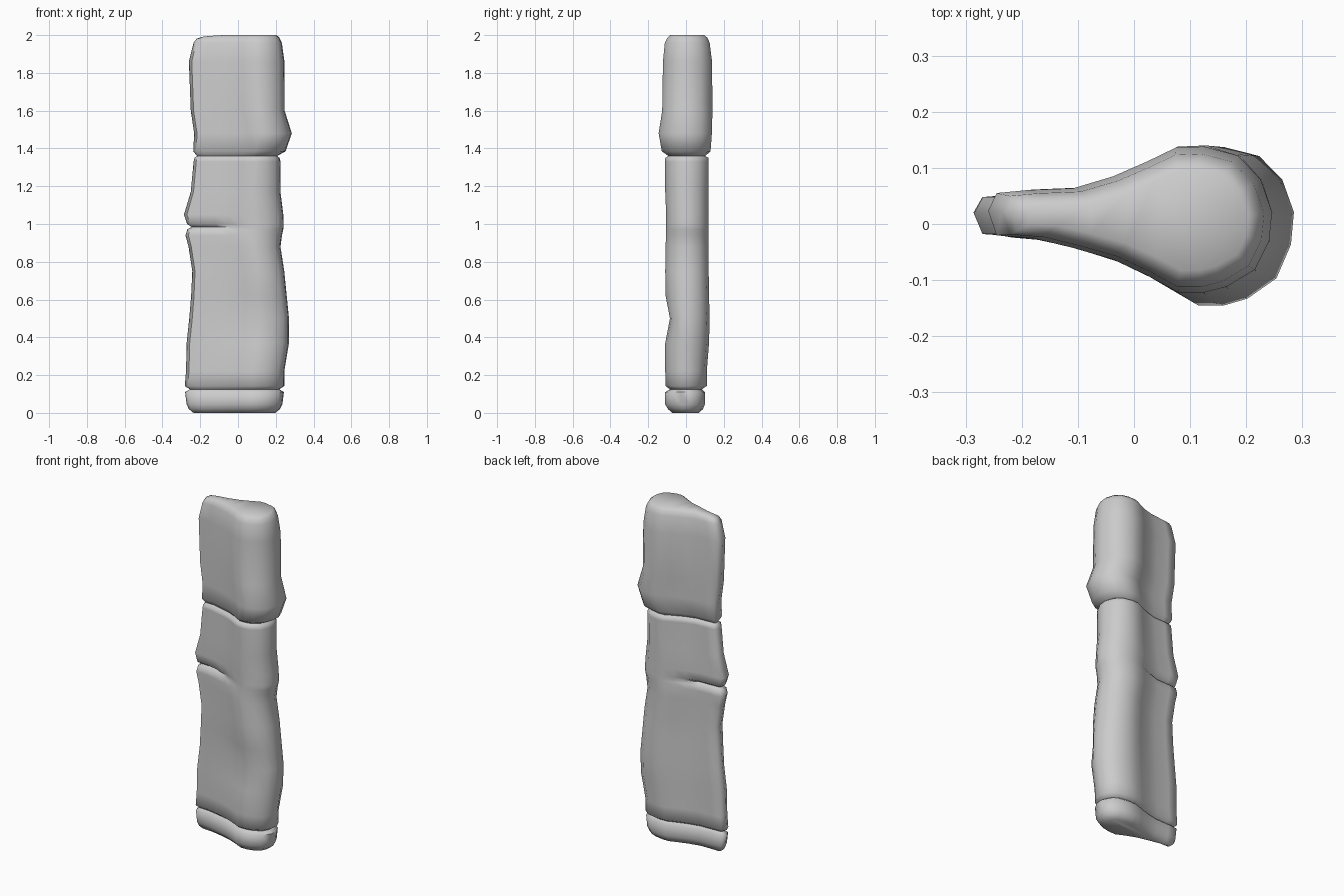
import bpy, bmesh
from mathutils import Vector

# Teardrop cross-section: thin tail on -x, thick rounded column on +x
SECTION = [Vector(p) for p in [
    (-.25, .022), (-.235, .052), (-.18, .057), (-.10, .06), (-.03, .08), (.03, .105),
    (.08, .128), (.13, .13), (.19, .115), (.23, .075), (.25, .02), (.245, -.03),
    (.22, -.08), (.17, -.11), (.13, -.12), (.085, -.12), (.03, -.09), (-.03, -.062),
    (-.10, -.042), (-.17, -.025), (-.235, -.02)]]
N = len(SECTION)


def ring(z, xl, xr, yf, yb, inset=0.0, crack=0.0, tail_dip=0.0):
    """Section fitted to x/y limits, then pushed in along its outline normals."""
    mid, half = (xl + xr) / 2, (xr - xl) / 2
    pts = [Vector((mid + p.x / .25 * half, p.y / .13 * yb if p.y > 0 else p.y / .12 * -yf))
           for p in SECTION]
    out = []
    for i, p in enumerate(pts):
        t = (pts[(i + 1) % N] - pts[i - 1]).normalized()
        tail = min(1, max(0, -SECTION[i].x / .1))
        q = p + Vector((t.y, -t.x)) * (inset + crack * tail)
        out.append((q.x, q.y, z - tail_dip * max(0, -p.x - .1) / .15))
    return out


def loft(name, rings, cap_bottom=False, cap_top=False):
    bm = bmesh.new()
    rows = [[bm.verts.new(c) for c in ring(*r)] for r in rings]
    for a, b in zip(rows, rows[1:]):
        for i in range(N):
            j = (i + 1) % N
            bm.faces.new((a[i], b[i], b[j], a[j]))
    if cap_bottom:
        bm.faces.new(rows[0])
    if cap_top:
        bm.faces.new(rows[-1])
    bmesh.ops.recalc_face_normals(bm, faces=bm.faces)
    # an open tube can be flipped by the recalculation: check against the +x side
    side = max(bm.faces, key=lambda f: f.calc_center_median().x)
    if side.normal.x < 0:
        bmesh.ops.reverse_faces(bm, faces=bm.faces)
    me = bpy.data.meshes.new(name)
    bm.to_mesh(me)
    bm.free()
    ob = bpy.data.objects.new(name, me)
    bpy.context.collection.objects.link(ob)
    bpy.ops.object.select_all(action='DESELECT')
    ob.select_set(True)
    bpy.context.view_layer.objects.active = ob
    bpy.ops.object.shade_smooth_by_angle(angle=1.1)


LOW_SEAM = (.125, -.27, .235, -.10, .10, .016)
HIGH_SEAM = (1.36, -.235, .225, -.11, .12, .018)

# Base stone
loft("base_stone", [
    (.0, -.26, .225, -.10, .095, .028),
    (.02, -.27, .232, -.105, .10, .01),
    (.045, -.272, .235, -.11, .10),
    (.11, -.28, .243, -.11, .10),
    LOW_SEAM], cap_bottom=True)

# Long middle stone with a crack across its thin edge
loft("middle_stone", [
    LOW_SEAM,
    (.142, -.282, .245, -.108, .11),
    (.22, -.275, .245, -.11, .11),
    (.37, -.272, .27, -.11, .122),
    (.50, -.258, .27, -.085, .125),
    (.62, -.248, .258, -.108, .122),
    (.75, -.242, .245, -.11, .12),
    (.88, -.262, .225, -.108, .12),
    (.94, -.278, .233, -.106, .12),
    (.972, -.268, .24, -.105, .12),
    (.985, -.268, .242, -.105, .12, 0, .022),
    (1.0, -.27, .242, -.105, .12),
    (1.05, -.286, .24, -.105, .12),
    (1.17, -.25, .225, -.11, .12),
    (1.33, -.235, .225, -.11, .12),
    (1.35, -.23, .22, -.11, .12),
    HIGH_SEAM])

# Wider top stone
loft("top_stone", [
    HIGH_SEAM,
    (1.385, -.237, .252, -.128, .13),
    (1.48, -.232, .285, -.145, .137),
    (1.60, -.25, .247, -.126, .14),
    (1.86, -.26, .246, -.122, .138),
    (1.96, -.235, .232, -.112, .125, 0, 0, .0),
    (1.985, -.225, .226, -.105, .12, .006, 0, .005),
    (2.0, -.21, .222, -.10, .115, .018, 0, .014)], cap_top=True)
